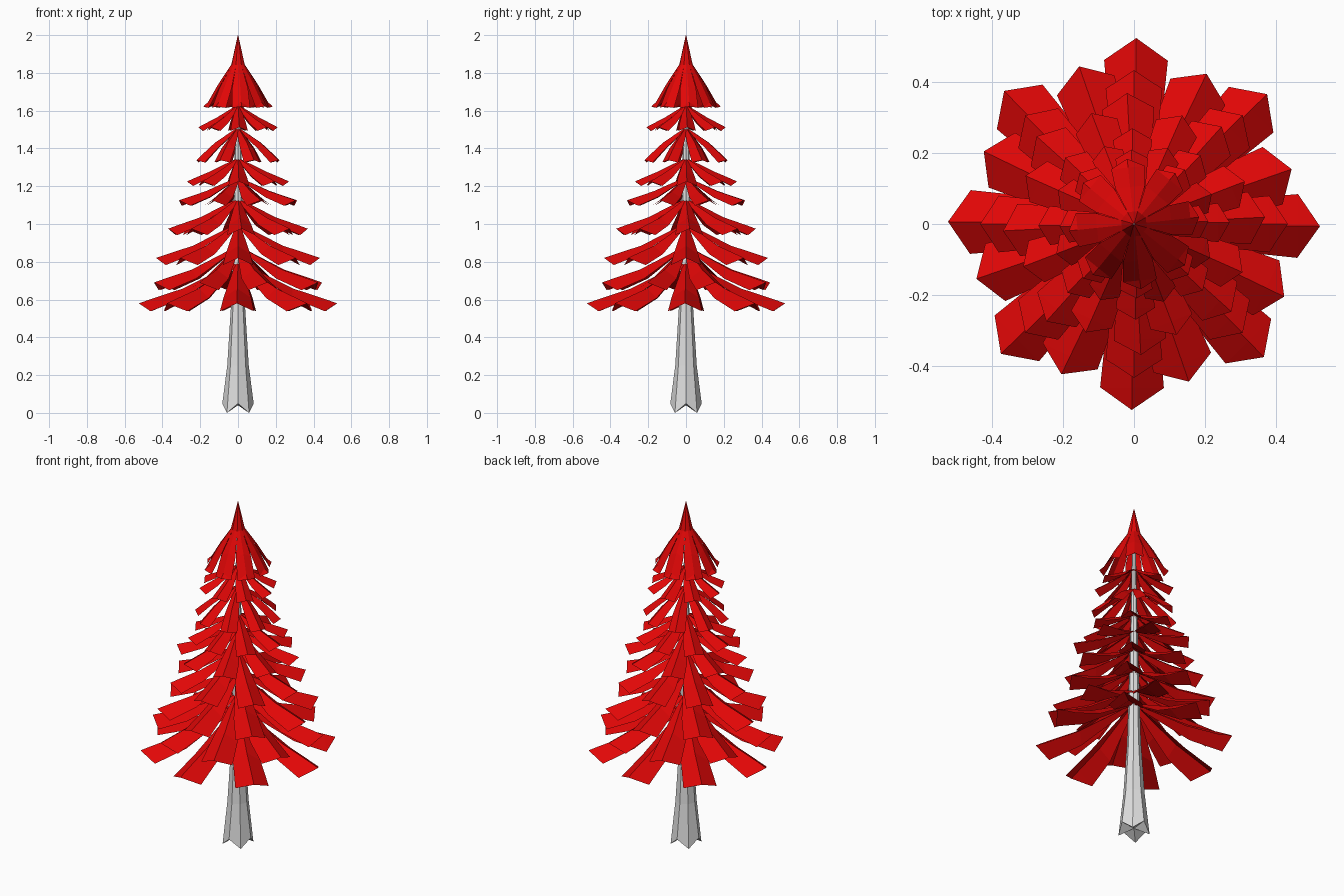
import bpy, bmesh, math
from mathutils import Matrix, Vector

cube = bpy.data.objects.get("Cube")
if cube:
    bpy.data.objects.remove(cube, do_unlink=True)


def make_material(name, colour):
    mat = bpy.data.materials.new(name)
    mat.use_nodes = True
    mat.diffuse_color = colour
    mat.node_tree.nodes["Principled BSDF"].inputs["Base Color"].default_value = colour
    return mat


red = make_material("red needles", (0.75, 0.002, 0.002, 1))
grey = make_material("pale grey bark", (0.74, 0.74, 0.74, 1))


def finish(name, bm, mat):
    mesh = bpy.data.meshes.new(name)
    bm.to_mesh(mesh)
    bm.free()
    mesh.materials.append(mat)
    obj = bpy.data.objects.new(name, mesh)
    bpy.context.collection.objects.link(obj)


def add_blade(bm, sections, tip, angle):
    """A folded leaf: each section is (radius, ridge height, half width, edge drop)."""
    turn = Matrix.Rotation(math.radians(angle), 3, 'Z')

    def vert(x, y, z):
        return bm.verts.new(turn @ Vector((x, y, z)))

    rows = [(vert(r, w, z - d), vert(r, 0, z), vert(r, -w, z - d))
            for r, z, w, d in sections]
    for (l0, m0, r0), (l1, m1, r1) in zip(rows, rows[1:]):
        bm.faces.new((m0, m1, l1, l0))
        bm.faces.new((r0, r1, m1, m0))
    # Pointed end past the widest section
    left, mid, right = rows[-1]
    point = vert(tip[0], 0, tip[1])
    bm.faces.new((mid, point, left))
    bm.faces.new((right, point, mid))


def build_tier(name, angle, radius, tip_z, root_z, width, bend):
    bm = bmesh.new()
    rise = root_z - tip_z
    drop = rise * 0.1 + width * 0.47
    sections = [
        (0.012, root_z, 0.014, 0.01),
        (radius * 0.55, tip_z + rise * bend, width * 0.82, drop * 0.8),
        (radius * 0.88, tip_z + rise * bend * 0.28, width, drop),
    ]
    for i in range(8):
        add_blade(bm, sections, (radius, tip_z), angle + i * 45)
    finish(name, bm, red)


# Branch tiers from the lowest up: angle, radius, tip height, root height, half width, bend
tiers = [
    (-0.7, 0.525, 0.58, 0.8, 0.09, 0.36),
    (19.2, 0.471, 0.69, 0.88, 0.086, 0.36),
    (0, 0.434, 0.82, 1.0, 0.08, 0.36),
    (3, 0.37, 0.975, 1.13, 0.074, 0.38),
    (21, 0.335, 1.125, 1.245, 0.063, 0.4),
    (1, 0.27, 1.225, 1.345, 0.055, 0.44),
    (21, 0.235, 1.338, 1.505, 0.046, 0.56),
    (2, 0.21, 1.512, 1.625, 0.046, 0.44),
]
for number, tier in enumerate(tiers, 1):
    build_tier(f"branch_tier_{number}", *tier)

# Crown: blades joined into a spire
bm = bmesh.new()
crown = [(0.001, 2.0, 0.0004, 0), (0.035, 1.845, 0.0145, 0.005),
         (0.105, 1.74, 0.042, 0.02), (0.16, 1.645, 0.048, 0.03)]
for i in range(8):
    add_blade(bm, crown, (0.185, 1.622), 6 + i * 45)
finish("crown", bm, red)

# Trunk: tapering eight-sided stem, its foot notched between the corners
bm = bmesh.new()
rings = []
for z, radius, lift in [(0, 0.083, 0.05), (0.25, 0.057, 0), (0.57, 0.037, 0),
                        (1.2, 0.021, 0), (1.85, 0.008, 0)]:
    ring = []
    for i in range(8):
        a = math.radians(45 * i)
        height = z if i % 2 else z + lift
        ring.append(bm.verts.new((radius * math.cos(a), radius * math.sin(a), height)))
    rings.append(ring)
for low, high in zip(rings, rings[1:]):
    for i in range(8):
        j = (i + 1) % 8
        bm.faces.new((low[i], low[j], high[j], high[i]))
base = bm.verts.new((0, 0, 0.04))
for i in range(8):
    bm.faces.new((rings[0][(i + 1) % 8], rings[0][i], base))
bm.faces.new(rings[-1])
finish("trunk", bm, grey)
